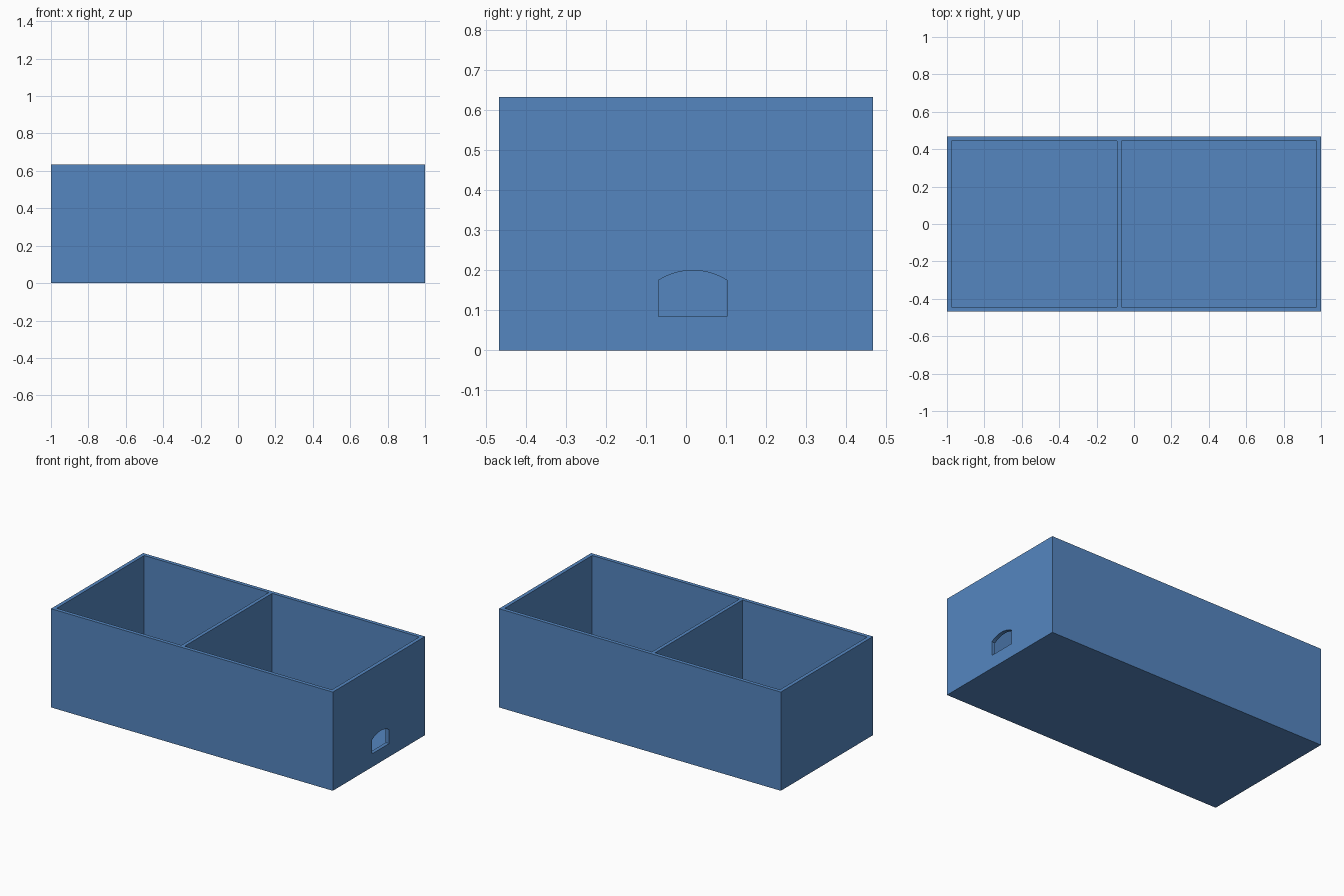
import bpy
import bmesh
import math

if "Cube" in bpy.data.objects:
    bpy.data.objects.remove(bpy.data.objects["Cube"])

LENGTH, WIDTH, HEIGHT = 2.0, 0.934, 0.633
WALL = 0.024
DIVIDER = (-0.091, -0.068)   # x range of the inner partition

blue = bpy.data.materials.new("blue")
blue.diffuse_color = (0.09, 0.24, 0.53, 1)
blue.use_nodes = True
blue.node_tree.nodes["Principled BSDF"].inputs["Base Color"].default_value = blue.diffuse_color


def prism(name, profile, axis_start, depth):
    """Extrude a (y, z) profile along x."""
    bm = bmesh.new()
    face = bm.faces.new([bm.verts.new((axis_start, y, z)) for y, z in profile])
    out = bmesh.ops.extrude_face_region(bm, geom=[face])
    moved = [v for v in out["geom"] if isinstance(v, bmesh.types.BMVert)]
    bmesh.ops.translate(bm, vec=(depth, 0, 0), verts=moved)
    bmesh.ops.recalc_face_normals(bm, faces=bm.faces)
    mesh = bpy.data.meshes.new(name)
    bm.to_mesh(mesh)
    bm.free()
    mesh.materials.append(blue)
    obj = bpy.data.objects.new(name, mesh)
    bpy.context.collection.objects.link(obj)
    return obj


def rect(half_y, z0, z1):
    return [(-half_y, z0), (half_y, z0), (half_y, z1), (-half_y, z1)]


# Outer body
box = prism("divided_box", rect(WIDTH / 2, 0, HEIGHT), -LENGTH / 2, LENGTH)

# Two open compartments either side of the partition
inner = rect(WIDTH / 2 - WALL, WALL, HEIGHT + 0.1)
x_end = LENGTH / 2 - WALL
cutters = [
    prism("left_compartment_cutter", inner, -x_end, DIVIDER[0] + x_end),
    prism("right_compartment_cutter", inner, DIVIDER[1], x_end - DIVIDER[1]),
]

# Arched opening through the right end wall
cy, half, sill, spring, rise = 0.017, 0.086, 0.085, 0.175, 0.025
radius = (half ** 2 + rise ** 2) / (2 * rise)
sweep = math.asin(half / radius)
arch = [(cy - half, sill), (cy + half, sill)]
for i in range(17):
    a = sweep * (1 - i / 8)
    arch.append((cy + radius * math.sin(a),
                 spring + rise - radius * (1 - math.cos(a))))
cutters.append(prism("arched_opening_cutter", arch, x_end - 0.05, 0.2))

# Cut the body, then remove the helpers
for cutter in cutters:
    cutter.hide_render = True
    mod = box.modifiers.new(cutter.name, "BOOLEAN")
    mod.operation = "DIFFERENCE"
    mod.solver = "EXACT"
    mod.object = cutter
bpy.context.view_layer.objects.active = box
for mod in list(box.modifiers):
    bpy.ops.object.modifier_apply(modifier=mod.name)
for cutter in cutters:
    bpy.data.objects.remove(cutter)
